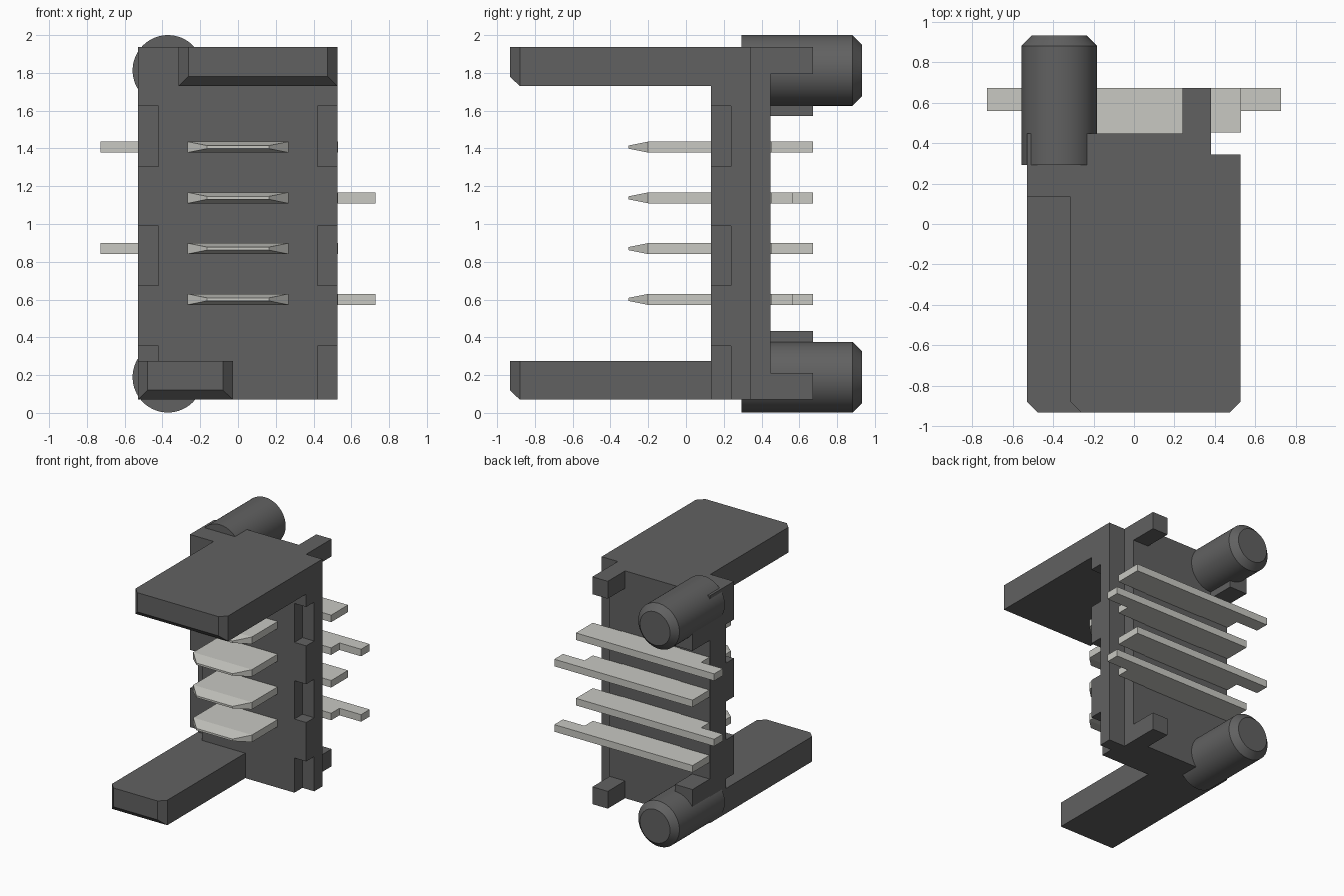
import bpy, bmesh, math
from mathutils import Vector

if "Cube" in bpy.data.objects:
    bpy.data.objects.remove(bpy.data.objects["Cube"])


def material(name, color):
    m = bpy.data.materials.new(name)
    m.diffuse_color = (*color, 1)
    m.use_nodes = True
    m.node_tree.nodes["Principled BSDF"].inputs["Base Color"].default_value = m.diffuse_color
    return m


DARK = material("dark_plastic", (0.12, 0.12, 0.12))
METAL = material("pale_metal", (0.58, 0.58, 0.54))


def finish(bm, name, mat):
    bmesh.ops.recalc_face_normals(bm, faces=bm.faces)
    me = bpy.data.meshes.new(name)
    bm.to_mesh(me)
    bm.free()
    ob = bpy.data.objects.new(name, me)
    me.materials.append(mat)
    bpy.context.collection.objects.link(ob)
    return ob


def add_prism(bm, outline, z0, z1):
    """Extrude an xy outline from z0 to z1."""
    base = bm.faces.new([bm.verts.new((x, y, z0)) for x, y in outline])
    top = bmesh.ops.extrude_face_region(bm, geom=[base])["geom"]
    for v in top:
        if isinstance(v, bmesh.types.BMVert):
            v.co.z = z1


def add_box(bm, x0, x1, y0, y1, z0, z1):
    add_prism(bm, [(x0, y0), (x1, y0), (x1, y1), (x0, y1)], z0, z1)


def taper_front(bm, tip_y, x_in, z_low, z_high):
    """Extrude the front face to tip_y, drawing its sides inward."""
    bm.normal_update()
    front = min(bm.faces, key=lambda f: f.calc_center_median().y)
    mid = front.calc_center_median()
    tip = bmesh.ops.extrude_discrete_faces(bm, faces=[front])["faces"][0]
    for v in tip.verts:
        v.co.y = tip_y
        v.co.x += x_in if v.co.x < mid.x else -x_in
        v.co.z += z_low if v.co.z < mid.z else -z_high


# Housing wall, with the back right edge stepped
bm = bmesh.new()
add_prism(bm, [(-.53, .133), (.527, .133), (.527, .343), (.38, .343),
               (.38, .448), (-.53, .448)], .07, 1.938)
wall = finish(bm, "housing_wall", DARK)

# Recesses along both front edges of the wall
bm = bmesh.new()
for z0, z1 in ((1.305, 1.625), (.675, .99), (0, .355)):
    add_box(bm, .42, .7, 0, .237, z0, z1)
    add_box(bm, -.7, -.42, 0, .237, max(z0, .275), z1)
cutter = finish(bm, "recess_cutter", DARK)
mod = wall.modifiers.new("recesses", 'BOOLEAN')
mod.operation = 'DIFFERENCE'
mod.solver = 'EXACT'
mod.object = cutter
bpy.context.view_layer.objects.active = wall
bpy.ops.object.modifier_apply(modifier=mod.name)
bpy.data.objects.remove(cutter)

# Guide arms with bevelled tips
for name, x0, x1, z0, z1 in (("upper_arm", -.315, .527, 1.73, 1.938),
                             ("lower_arm", -.53, -.027, .07, .275)):
    bm = bmesh.new()
    add_box(bm, x0, x1, -.88, .133, z0, z1)
    taper_front(bm, -.932, .052, .05, 0)
    finish(bm, name, DARK)

# Standoff blocks on the back
for name, x0, x1, z0, z1 in (("upper_right_standoff", .24, .38, 1.795, 1.938),
                             ("lower_right_standoff", .24, .38, .07, .212),
                             ("upper_left_standoff", -.53, -.37, 1.572, 1.715),
                             ("lower_left_standoff", -.53, -.37, .292, .433)):
    bm = bmesh.new()
    add_box(bm, x0, x1, .448, .673, z0, z1)
    finish(bm, name, DARK)

# Round locating pegs with chamfered ends
for name, z in (("upper_peg", 1.813), ("lower_peg", .189)):
    bm = bmesh.new()
    rings = []
    for y, r in ((.293, .187), (.882, .187), (.932, .137)):
        rings.append([bm.verts.new((-.371 + r * math.cos(a), y, z + r * math.sin(a)))
                      for a in (math.tau * i / 64 for i in range(64))])
    for a, b in zip(rings, rings[1:]):
        for i in range(64):
            j = (i + 1) % 64
            bm.faces.new((a[i], a[j], b[j], b[i]))
    bm.faces.new(rings[0])
    bm.faces.new(rings[-1])
    peg = finish(bm, name, DARK)
    bpy.ops.object.select_all(action='DESELECT')
    peg.select_set(True)
    bpy.context.view_layer.objects.active = peg
    bpy.ops.object.shade_smooth_by_angle(angle=math.radians(30))

# Flat contacts, tails alternating right and left
for i in range(4):
    s = 1 if i % 2 == 0 else -1
    z = .601 + i * .2687
    outline = [(-.267, -.2), (.267, -.2), (.267, .453), (.53, .453), (.53, .56),
               (.727, .56), (.727, .672), (-.53, .672), (-.53, .453), (-.267, .453)]
    bm = bmesh.new()
    add_prism(bm, [(s * x, y) for x, y in outline], z - .029, z + .029)
    taper_front(bm, -.305, .103, .021, .021)
    finish(bm, f"contact_{i + 1}", METAL)
